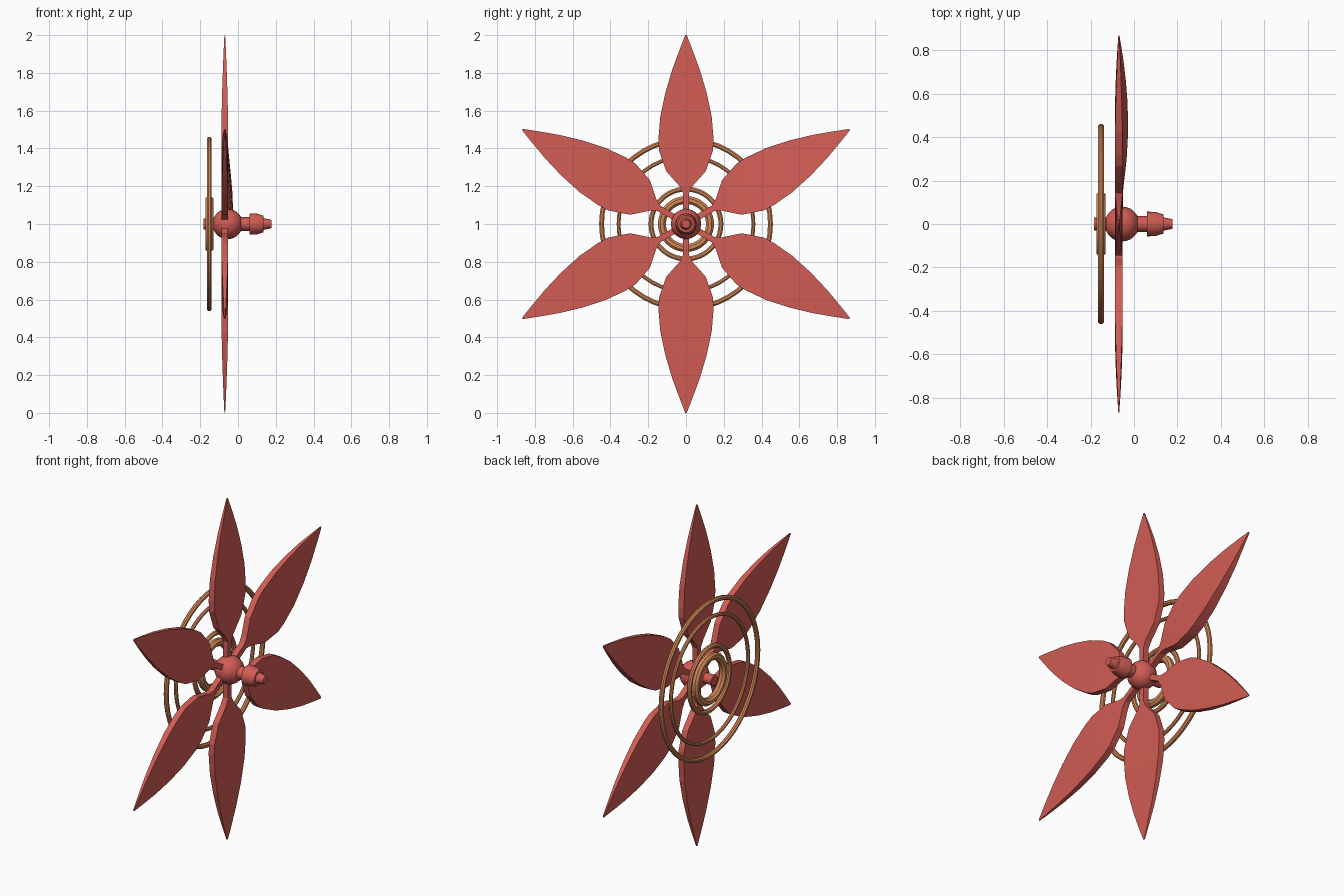
import bpy, bmesh, math
from mathutils import Matrix, Vector

if "Cube" in bpy.data.objects:
    bpy.data.objects.remove(bpy.data.objects["Cube"])


def material(name, color):
    m = bpy.data.materials.new(name)
    m.use_nodes = True
    m.diffuse_color = color
    m.node_tree.nodes["Principled BSDF"].inputs["Base Color"].default_value = color
    return m


red = material("coral red", (0.64, 0.108, 0.088, 1))
copper = material("copper", (0.66, 0.25, 0.1, 1))


def finish(bm, name, mat, smooth=None):
    bmesh.ops.recalc_face_normals(bm, faces=bm.faces)
    mesh = bpy.data.meshes.new(name)
    bm.to_mesh(mesh)
    bm.free()
    mesh.materials.append(mat)
    ob = bpy.data.objects.new(name, mesh)
    bpy.context.collection.objects.link(ob)
    if smooth:
        bpy.ops.object.select_all(action='DESELECT')
        ob.select_set(True)
        bpy.context.view_layer.objects.active = ob
        bpy.ops.object.shade_smooth_by_angle(angle=math.radians(smooth))
    return ob


def lathe(name, profile, mat, steps=24, closed=False, smooth=35):
    """Spin (x, radius) points around the rotor axis."""
    bm = bmesh.new()
    vs = [bm.verts.new((x, 0, 1 + r)) for x, r in profile]
    n = len(vs)
    edges = [bm.edges.new((vs[i], vs[(i + 1) % n])) for i in range(n if closed else n - 1)]
    bmesh.ops.spin(bm, geom=vs + edges, cent=(0, 0, 1), axis=(1, 0, 0),
                   angle=math.tau, steps=steps)
    bmesh.ops.remove_doubles(bm, verts=bm.verts, dist=0.0005)
    return finish(bm, name, mat, smooth)


# Petal blade: radius, half width, half thickness
BLADE_X = -0.07
OUTLINE = [(0.04, 0.016, 0.017), (0.165, 0.016, 0.017), (0.2, 0.034, 0.018),
           (0.28, 0.105, 0.018), (0.39, 0.143, 0.018), (0.45, 0.146, 0.018),
           (0.57, 0.136, 0.017), (0.7, 0.108, 0.014), (0.82, 0.072, 0.01),
           (0.92, 0.035, 0.006), (1.0, 0.004, 0.002)]


def blade(index, flare=0.0):
    bm = bmesh.new()
    turn = Matrix.Rotation(math.radians(-60 * index), 3, 'X')
    rings = []
    for r, w, t in OUTLINE:
        corners = [(-t, -w), (t, -w), (t + flare * w, w), (-t, w)]
        rings.append([bm.verts.new(turn @ Vector((BLADE_X + x, y, r)) + Vector((0, 0, 1)))
                      for x, y in corners])
    for a, b in zip(rings, rings[1:]):
        for i in range(4):
            j = (i + 1) % 4
            bm.faces.new((a[i], a[j], b[j], b[i]))
    bm.faces.new(rings[0])
    bm.faces.new(rings[-1])
    finish(bm, f"blade_{index + 1}", red)


for i in range(6):
    blade(i, 0.17 if i == 1 else 0.0)

# Ball hub
ball = bmesh.new()
bmesh.ops.create_uvsphere(ball, u_segments=24, v_segments=14, radius=0.08,
                          matrix=Matrix.Translation((-0.055, 0, 1)) @ Matrix.Rotation(math.pi / 2, 4, 'Y'))
finish(ball, "hub_ball", red, 40)

# Stepped nose and rear shaft
lathe("nose", [(0, 0), (0, 0.036), (0.06, 0.036), (0.06, 0.057), (0.1, 0.055),
               (0.135, 0.044), (0.135, 0.031), (0.178, 0.022), (0.178, 0)], red)
lathe("rear_shaft", [(-0.183, 0), (-0.183, 0.029), (-0.08, 0.029), (-0.08, 0)], red)


# Rings behind the blades
def ring(name, radius, tube):
    sides = 8
    angles = [math.tau * (i + 0.5) / sides for i in range(sides)]
    lathe(name, [(-0.152 + tube * math.cos(a), radius + tube * math.sin(a)) for a in angles],
          copper, steps=48, closed=True, smooth=30)


for name, radius, tube in [("outer_ring", 0.447, 0.014), ("second_ring", 0.357, 0.011),
                           ("third_ring", 0.185, 0.014), ("inner_ring", 0.127, 0.023)]:
    ring(name, radius, tube)
